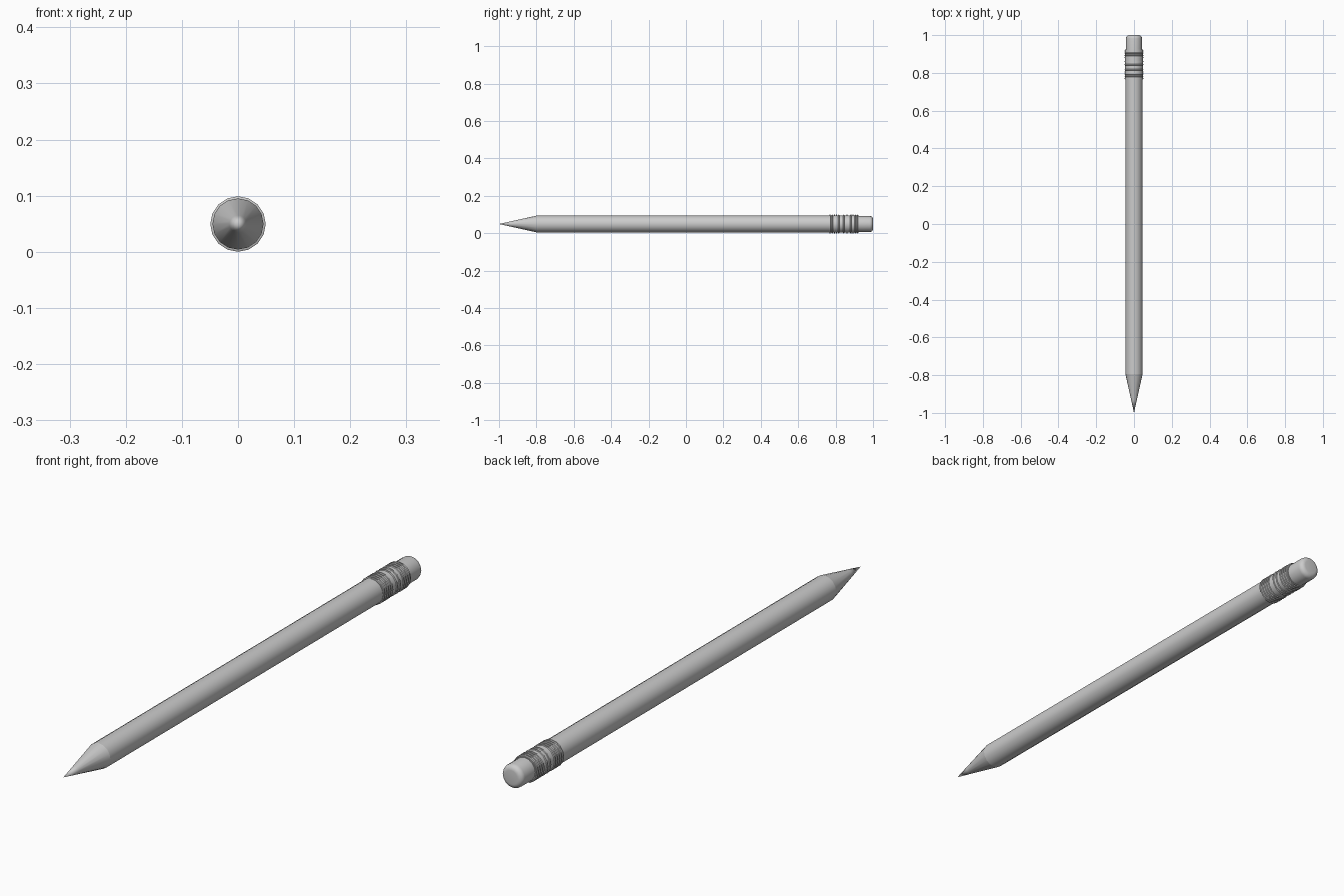
import bpy, bmesh, math

if "Cube" in bpy.data.objects:
    bpy.data.objects.remove(bpy.data.objects["Cube"])

SIDES = 16
AXIS_Z = 0.0495


def lathe(name, profile):
    """Revolve (y, radius) points around the long axis of the pencil."""
    bm = bmesh.new()
    rings = []
    for y, r in profile:
        if r == 0:
            rings.append([bm.verts.new((0, y, AXIS_Z))] * SIDES)
        else:
            rings.append([bm.verts.new((r * math.cos(2 * math.pi * i / SIDES), y,
                                        AXIS_Z + r * math.sin(2 * math.pi * i / SIDES)))
                          for i in range(SIDES)])
    for a, b in zip(rings, rings[1:]):
        for i in range(SIDES):
            j = (i + 1) % SIDES
            bm.faces.new(dict.fromkeys((a[i], a[j], b[j], b[i])))
    bmesh.ops.recalc_face_normals(bm, faces=bm.faces)
    mesh = bpy.data.meshes.new(name)
    bm.to_mesh(mesh)
    bm.free()
    obj = bpy.data.objects.new(name, mesh)
    bpy.context.collection.objects.link(obj)
    bpy.ops.object.select_all(action='DESELECT')
    bpy.context.view_layer.objects.active = obj
    obj.select_set(True)
    bpy.ops.object.shade_smooth_by_angle(angle=math.radians(35))
    return obj


# Sharpened point, running into the long shaft
lathe("lead_tip", [(-1.0, 0), (-0.93, 0.0155)])
lathe("sharpened_cone", [(-0.93, 0.0155), (-0.795, 0.0455)])
lathe("shaft", [(-0.795, 0.0455), (0.77, 0.0455), (0.77, 0)])

# Metal collar: two groups of fine ridges around a plain band
collar = [(0.765, 0.0445), (0.765, 0.0465)]
for start, count in ((0.767, 5), (0.84, 1), (0.857, 1), (0.878, 4)):
    for k in range(count):
        y = start + k * 0.0115
        collar += [(y, 0.0465), (y + 0.0015, 0.0495), (y + 0.0055, 0.0495), (y + 0.007, 0.0465)]
collar += [(0.924, 0.0465), (0.924, 0.041)]
lathe("collar", collar)

# Eraser with a rounded end
R, ROUND = 0.043, 0.018
eraser = [(0.91, 0), (0.91, R)]
for k in range(6):
    a = math.radians(18 * k)
    eraser.append((1 - ROUND + ROUND * math.sin(a), R - ROUND + ROUND * math.cos(a)))
lathe("eraser", eraser + [(1.0, 0)])
